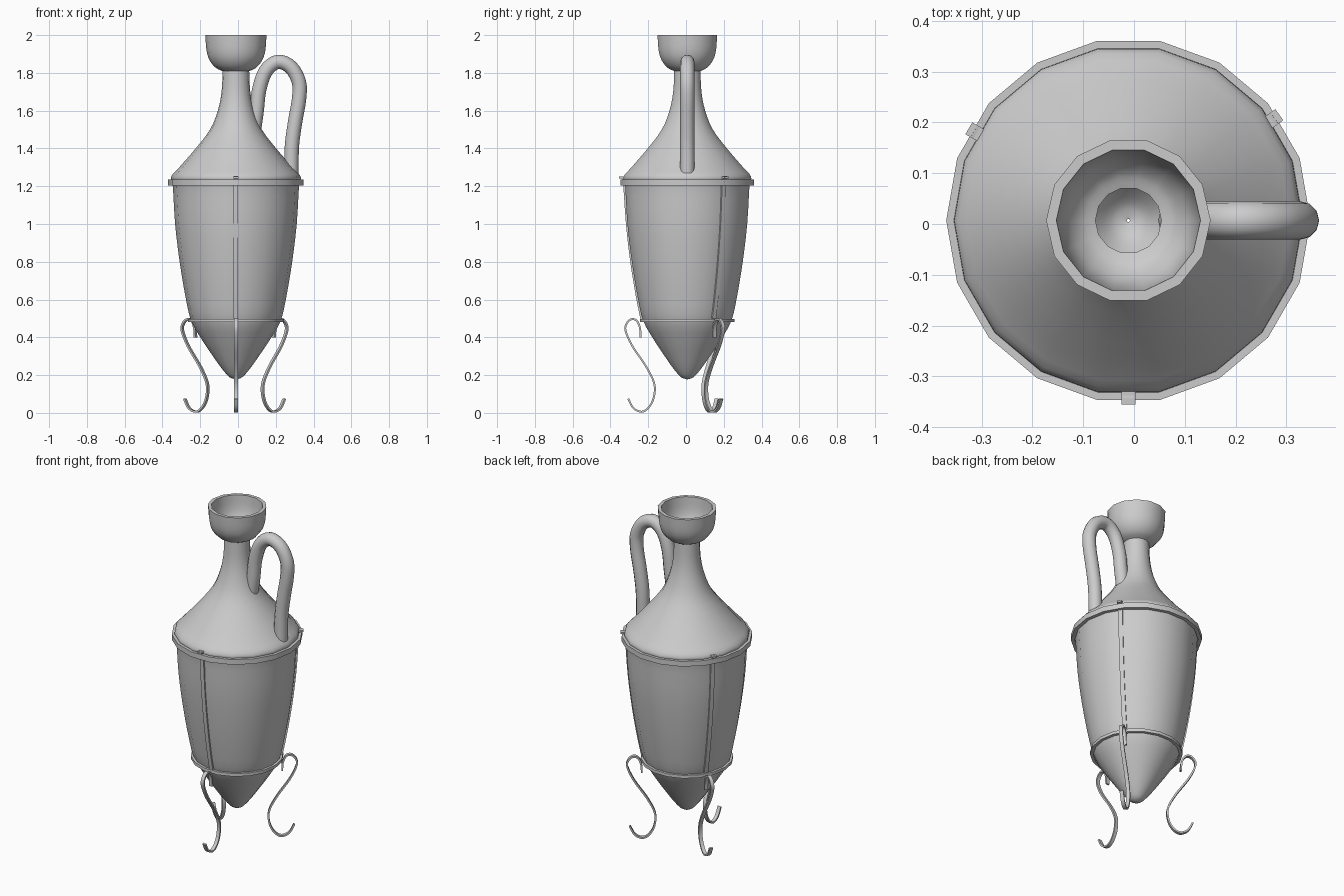
import bpy, bmesh
from math import sin, cos, pi, radians
from mathutils import Vector

if "Cube" in bpy.data.objects:
    bpy.data.objects.remove(bpy.data.objects["Cube"])

CX, CY = -0.011, 0.007  # axis of the vessel


def smooth_path(pts, n):
    """Catmull-Rom resample of a 2D point list."""
    p = [Vector(q) for q in pts]
    p = [2 * p[0] - p[1]] + p + [2 * p[-1] - p[-2]]
    out = []
    for i in range(1, len(p) - 2):
        a, b, c, d = p[i - 1:i + 3]
        for k in range(n):
            t = k / n
            out.append(0.5 * (2 * b + (c - a) * t + (2 * a - 5 * b + 4 * c - d) * t * t
                              + (3 * b - a - 3 * c + d) * t ** 3))
    return out + [p[-2]]


def finish(name, bm, angle=35):
    bmesh.ops.recalc_face_normals(bm, faces=bm.faces)
    me = bpy.data.meshes.new(name)
    bm.to_mesh(me)
    bm.free()
    ob = bpy.data.objects.new(name, me)
    bpy.context.collection.objects.link(ob)
    bpy.ops.object.select_all(action='DESELECT')
    ob.select_set(True)
    bpy.context.view_layer.objects.active = ob
    bpy.ops.object.shade_smooth_by_angle(angle=radians(angle))
    return ob


def lathe(name, profile, sides, closed=False):
    bm = bmesh.new()
    rings = [[bm.verts.new((CX + r * cos(2 * pi * i / sides), CY + r * sin(2 * pi * i / sides), z))
              for i in range(sides)] for r, z in profile]
    pairs = list(zip(rings, rings[1:]))
    if closed:
        pairs.append((rings[-1], rings[0]))
    for a, b in pairs:
        for i in range(sides):
            j = (i + 1) % sides
            bm.faces.new((a[i], a[j], b[j], b[i]))
    return finish(name, bm)


def ribbon(name, path, width, thick, angle):
    """Flat metal strip along an (r, z) path, in the radial plane at angle."""
    bm = bmesh.new()
    u = Vector((cos(angle), sin(angle), 0))
    s = Vector((-sin(angle), cos(angle), 0)) * width / 2
    rings = []
    for i, p in enumerate(path):
        t = (path[min(i + 1, len(path) - 1)] - path[max(i - 1, 0)]).normalized()
        n = Vector((-t.y, t.x)) * thick / 2
        a, b = [Vector((CX, CY, 0)) + u * q.x + Vector((0, 0, q.y)) for q in (p + n, p - n)]
        rings.append([bm.verts.new(v) for v in (a - s, a + s, b + s, b - s)])
    for a, b in zip(rings, rings[1:]):
        for i in range(4):
            j = (i + 1) % 4
            bm.faces.new((a[i], a[j], b[j], b[i]))
    bm.faces.new(rings[0])
    bm.faces.new(rings[-1])
    return finish(name, bm)


# Vessel body: open shell with pointed base, broad shoulder and slim neck
body = [(.003, .178), (.035, .19), (.075, .235), (.125, .305), (.185, .395), (.238, .49),
        (.268, .62), (.298, .8), (.322, 1.0), (.334, 1.2), (.343, 1.25), (.3, 1.3),
        (.213, 1.4), (.137, 1.5), (.096, 1.6), (.076, 1.7), (.07, 1.82)]
lathe("vessel_body", smooth_path(body, 3), 18)

# Cup-shaped mouth with wall thickness
cup_out = smooth_path([(.068, 1.808), (.108, 1.828), (.14, 1.868), (.156, 1.92), (.162, 2.0)], 3)
cup_in = smooth_path([(.142, 2.0), (.136, 1.93), (.122, 1.88), (.095, 1.845), (.065, 1.83)], 3)
lathe("mouth_cup", cup_out + cup_in, 14, closed=True)

# Metal bands
for name, r0, r1, z0, z1 in (("shoulder_band", .338, .359, 1.205, 1.236),
                             ("lower_band", .236, .254, .48, .498)):
    lathe(name, [(r0, z0), (r1, z0), (r1, z1), (r0, z1)], 18, closed=True)

# Handle: round tube looping from neck to shoulder
hp = smooth_path([(.085, 1.5), (.099, 1.6), (.112, 1.71), (.147, 1.81), (.21, 1.858), (.28, 1.83),
                  (.323, 1.75), (.323, 1.66), (.304, 1.55), (.286, 1.42), (.282, 1.27)], 4)
cu = bpy.data.curves.new("handle", 'CURVE')
cu.dimensions = '3D'
cu.bevel_depth = .038
cu.bevel_resolution = 4
cu.use_fill_caps = True
sp = cu.splines.new('POLY')
sp.points.add(len(hp) - 1)
for q, p in zip(sp.points, hp):
    q.co = (p.x, CY, p.y, 1)
handle = bpy.data.objects.new("handle", cu)
bpy.context.collection.objects.link(handle)
bpy.ops.object.select_all(action='DESELECT')
handle.select_set(True)
bpy.context.view_layer.objects.active = handle
bpy.ops.object.convert(target='MESH')
bpy.ops.object.shade_smooth_by_angle(angle=radians(40))

# Three vertical straps with scroll legs
strap = smooth_path([(.352, 1.247), (.338, 1.24), (.332, 1.19), (.319, 1.0), (.296, .8),
                     (.267, .62), (.243, .5)], 3)
leg = smooth_path([(.247, .4), (.251, .45), (.268, .488), (.295, .496), (.32, .475), (.327, .435),
                   (.29, .352), (.218, .245), (.175, .155), (.178, .08), (.205, .028),
                   (.242, .006), (.285, .025), (.313, .075)], 4)
for i, deg in enumerate((-90, 35, 150), 1):
    a = radians(deg)
    ribbon(f"strap_{i}", strap, .024, .012, a)
    ribbon(f"strap_clip_{i}", [Vector((.336, 1.247)), Vector((.363, 1.247))], .027, .01, a)
    ribbon(f"scroll_leg_{i}", leg, .021, .01, a)
